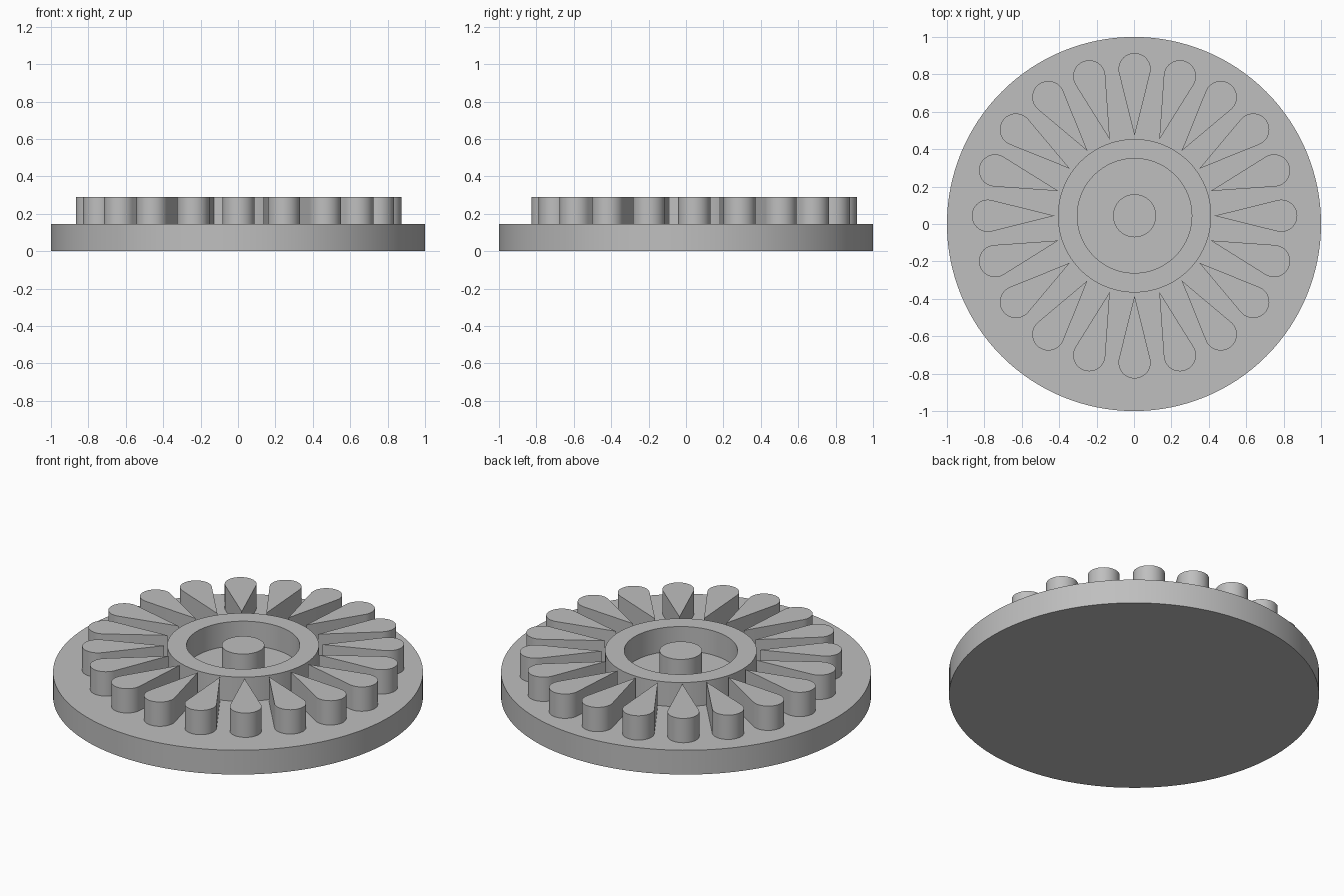
import bpy
import bmesh
import math
from mathutils import Matrix

if "Cube" in bpy.data.objects:
    bpy.data.objects.remove(bpy.data.objects["Cube"], do_unlink=True)

BASE_TOP, TOP = 0.145, 0.29
CENTRE = (0.003, 0.044)  # the flower sits slightly off the disc's centre
PETALS = 20

grey = bpy.data.materials.new("plain grey")
grey.use_nodes = True
colour = (0.52, 0.52, 0.52, 1)
grey.diffuse_color = colour
grey.node_tree.nodes["Principled BSDF"].inputs["Base Color"].default_value = colour


def finish(name, bm, centre=(0, 0)):
    """Turn a bmesh into a shaded grey object."""
    bmesh.ops.recalc_face_normals(bm, faces=bm.faces)
    mesh = bpy.data.meshes.new(name)
    bm.to_mesh(mesh)
    bm.free()
    mesh.materials.append(grey)
    obj = bpy.data.objects.new(name, mesh)
    obj.location = (*centre, 0)
    bpy.context.collection.objects.link(obj)
    bpy.ops.object.select_all(action="DESELECT")
    obj.select_set(True)
    bpy.context.view_layer.objects.active = obj
    bpy.ops.object.shade_smooth_by_angle(angle=math.radians(30))
    return obj


def prism(bm, outline, z0, z1):
    """Extrude a flat outline upwards into a closed solid."""
    face = bm.faces.new([bm.verts.new((x, y, z0)) for x, y in outline])
    result = bmesh.ops.extrude_face_region(bm, geom=[face], use_keep_orig=True)
    verts = [v for v in result["geom"] if isinstance(v, bmesh.types.BMVert)]
    bmesh.ops.translate(bm, verts=verts, vec=(0, 0, z1 - z0))
    return list(face.verts) + verts


def circle(radius, count):
    return [(radius * math.cos(math.tau * i / count),
             radius * math.sin(math.tau * i / count)) for i in range(count)]


def disc(name, radius, z0, z1, count, centre=(0, 0)):
    bm = bmesh.new()
    prism(bm, circle(radius, count), z0, z1)
    return finish(name, bm, centre)


def ring(name, inner, outer, z0, z1, count, centre):
    bm = bmesh.new()
    section = [(inner, z0), (outer, z0), (outer, z1), (inner, z1)]
    loops = [[bm.verts.new((x, y, z)) for x, y in circle(r, count)] for r, z in section]
    for a, b in zip(loops, loops[1:] + loops[:1]):
        for i in range(count):
            j = (i + 1) % count
            bm.faces.new((a[i], a[j], b[j], b[i]))
    return finish(name, bm, centre)


def teardrop(tip, middle, radius, steps=24):
    """Pointed tip towards the hub, with straight sides tangent to a round end."""
    sweep = math.pi / 2 + math.asin(radius / (middle - tip))
    angles = [-sweep + 2 * sweep * i / steps for i in range(steps + 1)]
    return [(tip, 0)] + [(middle + radius * math.cos(a), radius * math.sin(a)) for a in angles]


# Base plate, raised ring and central post
disc("base_disc", 1.0, 0, BASE_TOP, 128, (0, 0))
ring("raised_ring", 0.306, 0.41, BASE_TOP, TOP, 96, CENTRE)
disc("centre_post", 0.115, BASE_TOP, TOP, 64, CENTRE)

# Teardrop petals around the ring
bm = bmesh.new()
for i in range(PETALS):
    verts = prism(bm, teardrop(0.428, 0.784, 0.086), BASE_TOP, TOP)
    turn = Matrix.Rotation(math.tau * i / PETALS, 3, "Z")
    bmesh.ops.rotate(bm, verts=verts, cent=(0, 0, 0), matrix=turn)
finish("petals", bm, CENTRE)
